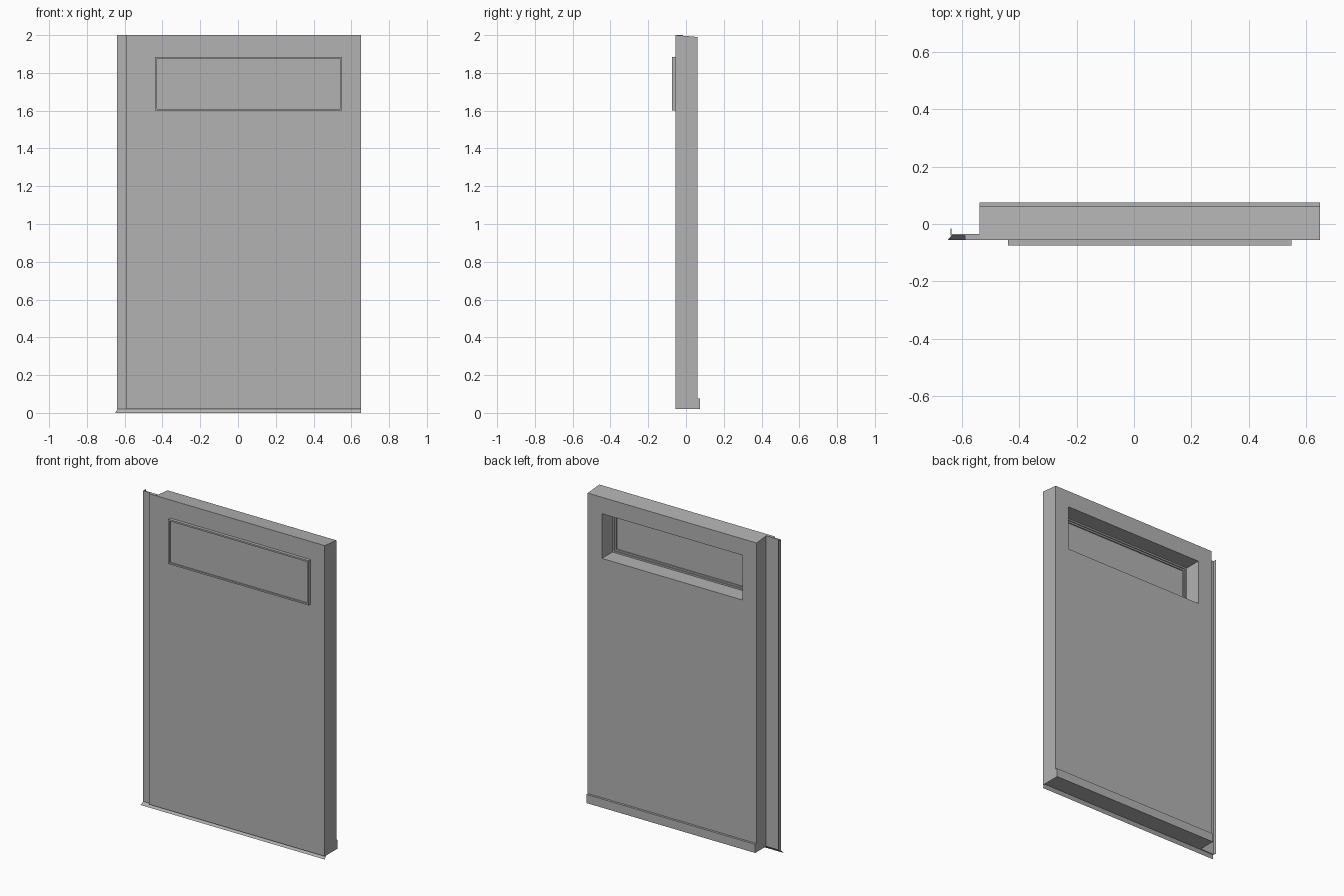
import bpy, bmesh

cube = bpy.data.objects.get("Cube")
if cube:
    bpy.data.objects.remove(cube, do_unlink=True)

grey = bpy.data.materials.new("plain grey")
grey.use_nodes = True
grey.diffuse_color = (0.45, 0.45, 0.45, 1)
grey.node_tree.nodes["Principled BSDF"].inputs["Base Color"].default_value = grey.diffuse_color


def finish(name, bm, solid=True):
    if solid:
        bmesh.ops.recalc_face_normals(bm, faces=bm.faces)
    mesh = bpy.data.meshes.new(name)
    bm.to_mesh(mesh)
    bm.free()
    mesh.materials.append(grey)
    obj = bpy.data.objects.new(name, mesh)
    bpy.context.collection.objects.link(obj)
    return obj


def extrude_x(name, profile, x0, x1):
    """Solid with a (y, z) outline running along x."""
    bm = bmesh.new()
    face = bm.faces.new([bm.verts.new((x0, y, z)) for y, z in profile])
    out = bmesh.ops.extrude_face_region(bm, geom=[face])["geom"]
    moved = [v for v in out if isinstance(v, bmesh.types.BMVert)]
    bmesh.ops.translate(bm, verts=moved, vec=(x1 - x0, 0, 0))
    return finish(name, bm)


def box(name, x0, x1, y0, y1, z0, z1):
    return extrude_x(name, [(y0, z0), (y1, z0), (y1, z1), (y0, z1)], x0, x1)


def cut(obj, cutter):
    cutter.hide_render = True
    mod = obj.modifiers.new("opening", "BOOLEAN")
    mod.operation = "DIFFERENCE"
    mod.solver = "EXACT"
    mod.object = cutter
    bpy.context.view_layer.objects.active = obj
    bpy.ops.object.modifier_apply(modifier=mod.name)
    bpy.data.objects.remove(cutter, do_unlink=True)


FRONT, BACK, BASE, TOP = -0.055, 0.061, 0.02, 2.0
WX0, WX1, WZ0, WZ1 = -0.44, 0.55, 1.6, 1.885


def window_ring(name, inset, width, y0, y1):
    """Rectangular ring lying inside the window opening."""
    a, b = inset, inset + width
    ring = box(name, WX0 + a, WX1 - a, y0, y1, WZ0 + a, WZ1 - a)
    cut(ring, box("ring_cutter", WX0 + b, WX1 - b, y0 - 1, y1 + 1, WZ0 + b, WZ1 - b))
    return ring


# Main slab: sloped top edge and a projecting foot along the back
slab = extrude_x("door_slab", [
    (FRONT, BASE), (0.075, BASE), (0.075, 0.075), (BACK, 0.075),
    (BACK, 1.99), (FRONT, TOP)], -0.54, 0.65)
cut(slab, box("window_cutter", WX0, WX1, -1, 1, WZ0, WZ1))

# Thinner side rebate, recessed strip and its rear lip
box("side_rebate", -0.59, -0.54, FRONT, -0.035, BASE, TOP)
box("seal_strip", -0.64, -0.59, -0.041, -0.035, BASE, TOP)
box("seal_lip", -0.64, -0.637, -0.035, -0.015, BASE, TOP)

# Slanted drip sheet under the front edge, mitred at one end
bm = bmesh.new()
bm.faces.new([bm.verts.new(p) for p in (
    (-0.65, FRONT, 0), (0.65, FRONT, 0), (0.65, -0.041, BASE), (-0.638, -0.041, BASE))])
finish("drip_sheet", bm, solid=False)

# Window: projecting frame, inner stop and pane
window_ring("window_frame", 0, 0.01, -0.075, -0.045)
window_ring("window_stop", 0.01, 0.01, -0.06, -0.052)
box("window_pane", WX0 + 0.01, WX1 - 0.01, -0.067, -0.06, WZ0 + 0.01, WZ1 - 0.01)
